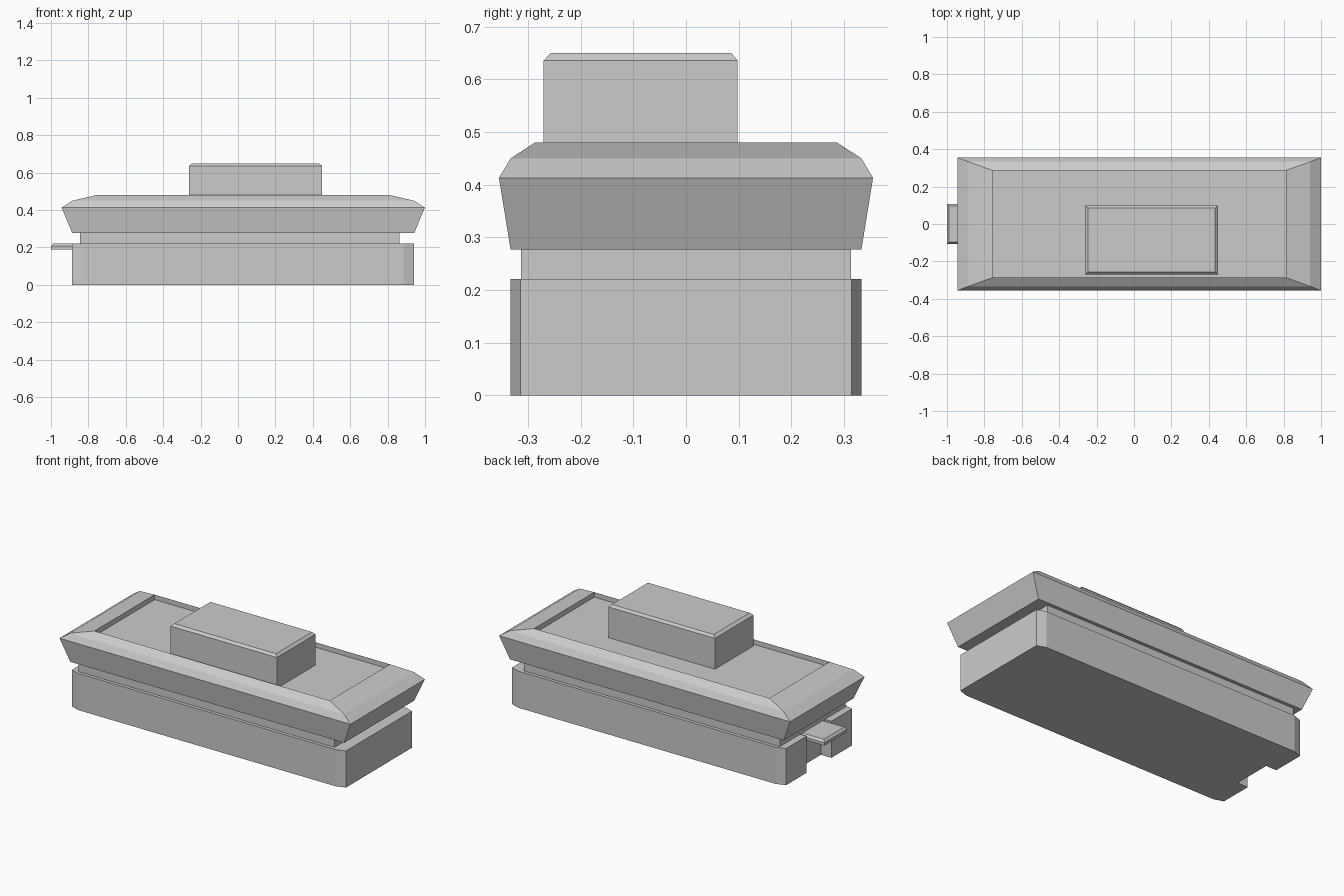
import bpy, bmesh

if "Cube" in bpy.data.objects:
    bpy.data.objects.remove(bpy.data.objects["Cube"])

CX = 0.028  # lengthwise centre of the main body


def finish(name, bm):
    bmesh.ops.recalc_face_normals(bm, faces=bm.faces)
    mesh = bpy.data.meshes.new(name)
    bm.to_mesh(mesh)
    bm.free()
    obj = bpy.data.objects.new(name, mesh)
    bpy.context.collection.objects.link(obj)
    return obj


def loft(name, outlines):
    """Skin a stack of (points, z) outlines and cap both ends."""
    bm = bmesh.new()
    rings = [[bm.verts.new((x, y, z)) for x, y in pts] for pts, z in outlines]
    n = len(rings[0])
    for a, b in zip(rings, rings[1:]):
        for i in range(n):
            j = (i + 1) % n
            bm.faces.new((a[i], a[j], b[j], b[i]))
    bm.faces.new(rings[0][::-1])
    bm.faces.new(rings[-1])
    return finish(name, bm)


def rect(x0, x1, y0, y1):
    return [(x0, y0), (x1, y0), (x1, y1), (x0, y1)]


def body_rect(hx, hy):
    return rect(CX - hx, CX + hx, -hy, hy)


# Base: chamfered corners, notch in the left end (half outline mirrored in y)
half = [(0.941, 0.314), (0.886, 0.333), (-0.833, 0.333), (-0.888, 0.314),
        (-0.888, 0.118), (-0.818, 0.118)]
outline = half + [(x, -y) for x, y in reversed(half)]
loft("base", [(outline, 0), (outline, 0.221)])

# Recessed neck between base and lid
neck = rect(-0.845, 0.863, -0.313, 0.313)
loft("neck", [(neck, 0.215), (neck, 0.285)])

# Flared lid with mitred rim and sunken top panel
loft("lid", [(body_rect(0.914, 0.333), 0.277),
             (body_rect(0.971, 0.355), 0.413),
             (body_rect(0.914, 0.333), 0.450),
             (body_rect(0.785, 0.287), 0.480),
             (body_rect(0.785, 0.287), 0.450)])

# Raised block with bevelled top edge
block = rect(-0.262, 0.449, -0.27, 0.098)
loft("top_block", [(block, 0.445), (block, 0.636),
                   (rect(-0.245, 0.434, -0.257, 0.086), 0.65)])

# Tongue projecting over the notch
tongue = rect(-1.0, -0.80, -0.108, 0.108)
loft("tongue", [(tongue, 0.19), (tongue, 0.207),
                (rect(-0.988, -0.80, -0.097, 0.097), 0.221)])
